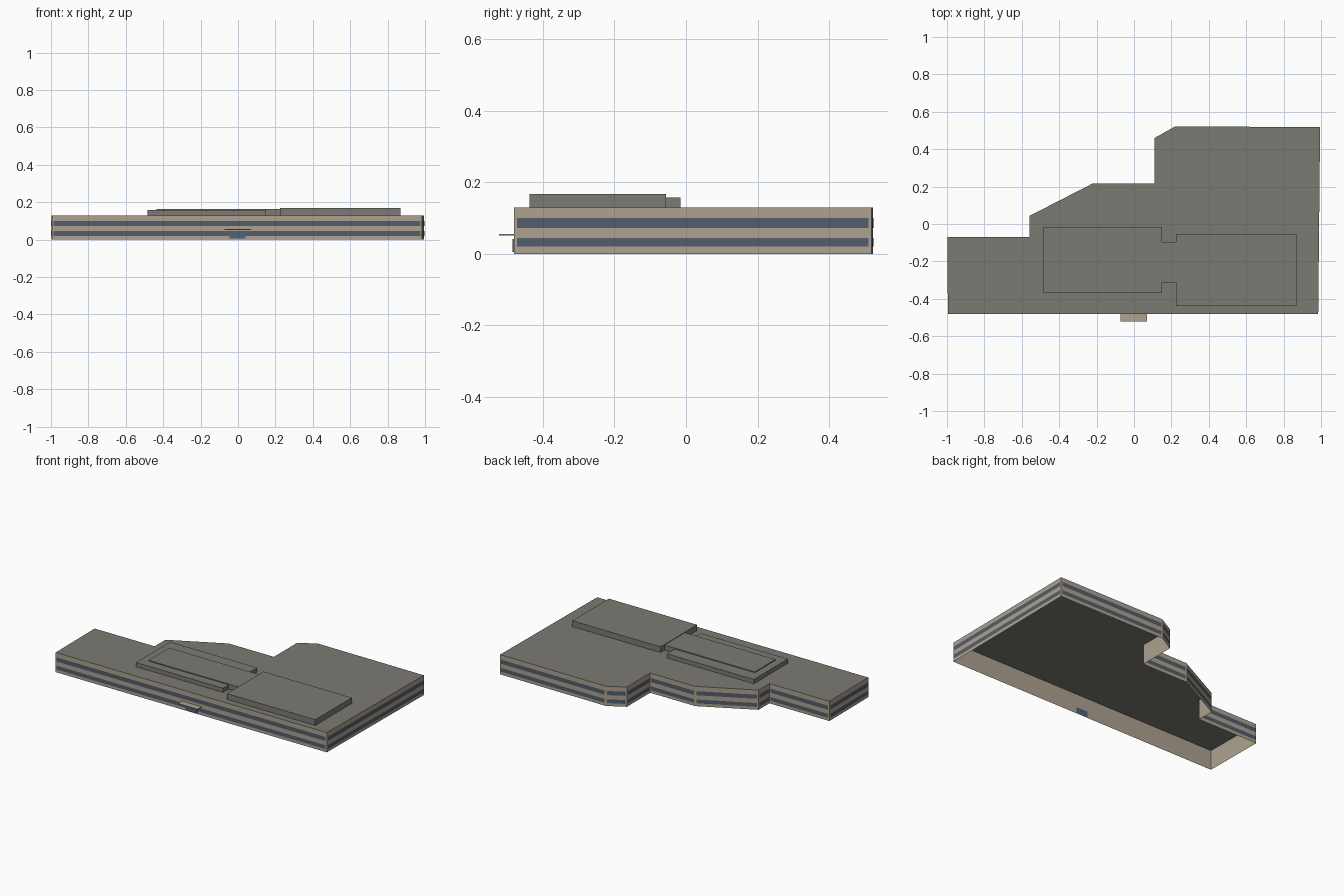
import bpy
import bmesh
from mathutils import Vector

cube = bpy.data.objects.get("Cube")
if cube:
    bpy.data.objects.remove(cube)


def material(name, color):
    mat = bpy.data.materials.new(name)
    mat.use_nodes = True
    mat.diffuse_color = (*color, 1)
    bsdf = mat.node_tree.nodes["Principled BSDF"]
    bsdf.inputs["Base Color"].default_value = (*color, 1)
    bsdf.inputs["Roughness"].default_value = 0.9
    return mat


WALL = material("beige wall", (0.42, 0.36, 0.28))
ROOF = material("grey roof", (0.2, 0.195, 0.17))
GLASS = material("blue grey glass", (0.085, 0.11, 0.15))
DOOR = material("blue door", (0.08, 0.12, 0.2))

HEIGHT = 0.13
OUTLINE = [(-0.995, -0.48), (0.985, -0.48), (0.995, 0.518), (0.22, 0.522),
           (0.11, 0.46), (0.11, 0.217), (-0.22, 0.217), (-0.56, 0.043),
           (-0.56, -0.07), (-0.998, -0.07)]
EDGES = list(zip(OUTLINE, OUTLINE[1:] + OUTLINE[:1]))


def finish(name, bm, mat):
    mesh = bpy.data.meshes.new(name)
    bm.to_mesh(mesh)
    bm.free()
    mesh.materials.append(mat)
    obj = bpy.data.objects.new(name, mesh)
    bpy.context.collection.objects.link(obj)
    return obj


def add_quad(bm, a, b, low, high):
    """Upright rectangle between two plan points."""
    corners = [(*a, low), (*b, low), (*b, high), (*a, high)]
    bm.faces.new([bm.verts.new(c) for c in corners])


def box(name, x, y, z, mat):
    bm = bmesh.new()
    bmesh.ops.create_cube(bm, size=1)
    for v in bm.verts:
        v.co = [r[0] if c < 0 else r[1] for c, r in zip(v.co, (x, y, z))]
    return finish(name, bm, mat)


# Outer walls, open underneath
bm = bmesh.new()
for a, b in EDGES:
    add_quad(bm, a, b, 0, HEIGHT)
bmesh.ops.remove_doubles(bm, verts=bm.verts, dist=0.0001)
finish("outer_walls", bm, WALL)

# Flat main roof
bm = bmesh.new()
bm.faces.new([bm.verts.new((*p, HEIGHT)) for p in OUTLINE])
finish("main_roof", bm, ROOF)

# Two window bands running along every wall
for name, low, high in (("lower_windows", 0.02, 0.045),
                        ("upper_windows", 0.073, 0.1)):
    bm = bmesh.new()
    for a, b in EDGES:
        a, b = Vector(a), Vector(b)
        along = (b - a).normalized()
        out = Vector((along.y, -along.x)) * 0.002
        add_quad(bm, a + along * 0.008 + out, b - along * 0.008 + out, low, high)
    finish(name, bm, GLASS)

# Raised roof blocks
box("left_roof_block", (0.225, 0.87), (-0.437, -0.056), (HEIGHT, 0.168), ROOF)
box("right_roof_block", (-0.485, 0.15), (-0.37, -0.015), (HEIGHT, 0.158), ROOF)
box("roof_link", (-0.435, 0.225), (-0.312, -0.097), (HEIGHT, 0.164), ROOF)

# Entrance
box("entrance_door", (-0.045, 0.04), (-0.484, -0.48), (0.005, 0.042), DOOR)
box("entrance_canopy", (-0.073, 0.07), (-0.522, -0.48), (0.052, 0.056), WALL)
